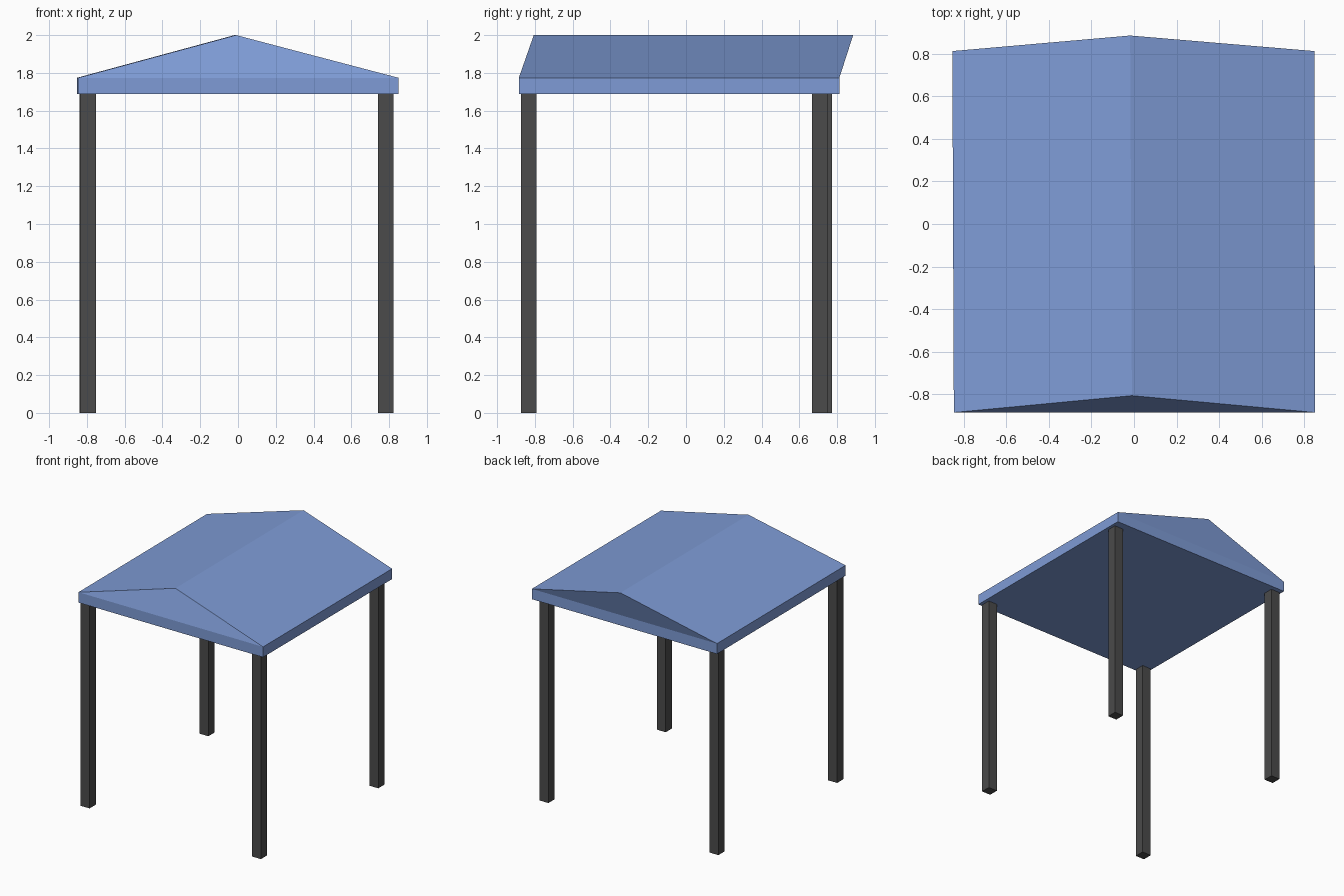
import bpy, bmesh

if "Cube" in bpy.data.objects:
    bpy.data.objects.remove(bpy.data.objects["Cube"])

def material(name, color):
    m = bpy.data.materials.new(name)
    m.diffuse_color = color
    m.use_nodes = True
    m.node_tree.nodes["Principled BSDF"].inputs["Base Color"].default_value = m.diffuse_color
    return m

def add_mesh(name, bm, mat):
    bmesh.ops.recalc_face_normals(bm, faces=bm.faces)
    me = bpy.data.meshes.new(name)
    bm.to_mesh(me)
    bm.free()
    ob = bpy.data.objects.new(name, me)
    bpy.context.collection.objects.link(ob)
    me.materials.append(mat)
    return ob

blue = material("roof_blue", (0.21, 0.33, 0.67, 1))
dark = material("post_dark", (0.07, 0.07, 0.07, 1))

EAVE_LOW, EAVE_TOP, RIDGE, POST = 1.688, 1.774, 2.0, 0.082

# Roof: a flat eave slab whose top rises to a ridge shifted towards the back
bm = bmesh.new()
corners = [(-0.846, -0.885), (0.85, -0.885), (0.847, 0.812), (-0.853, 0.812)]
low = [bm.verts.new((x, y, EAVE_LOW)) for x, y in corners]
top = [bm.verts.new((x, y, EAVE_TOP)) for x, y in corners]
front = bm.verts.new((-0.01, -0.806, RIDGE))
back = bm.verts.new((-0.018, 0.885, RIDGE))
bm.faces.new(low)
for i in range(4):
    j = (i + 1) % 4
    bm.faces.new((low[i], low[j], top[j], top[i]))
bm.faces.new((top[0], top[1], front))
bm.faces.new((top[2], top[3], back))
bm.faces.new((top[1], top[2], back, front))
bm.faces.new((top[3], top[0], front, back))
add_mesh("roof", bm, blue)

# Four square posts, slightly irregular in placement
posts = {
    "front_left_post": (-0.793, -0.832),
    "front_right_post": (0.781, -0.832),
    "back_left_post": (-0.798, 0.733),
    "back_right_post": (0.781, 0.707),
}
for name, (x, y) in posts.items():
    bm = bmesh.new()
    bmesh.ops.create_cube(bm, size=1)
    bmesh.ops.scale(bm, vec=(POST, POST, EAVE_LOW), verts=bm.verts)
    bmesh.ops.translate(bm, vec=(x, y, EAVE_LOW / 2), verts=bm.verts)
    add_mesh(name, bm, dark)
